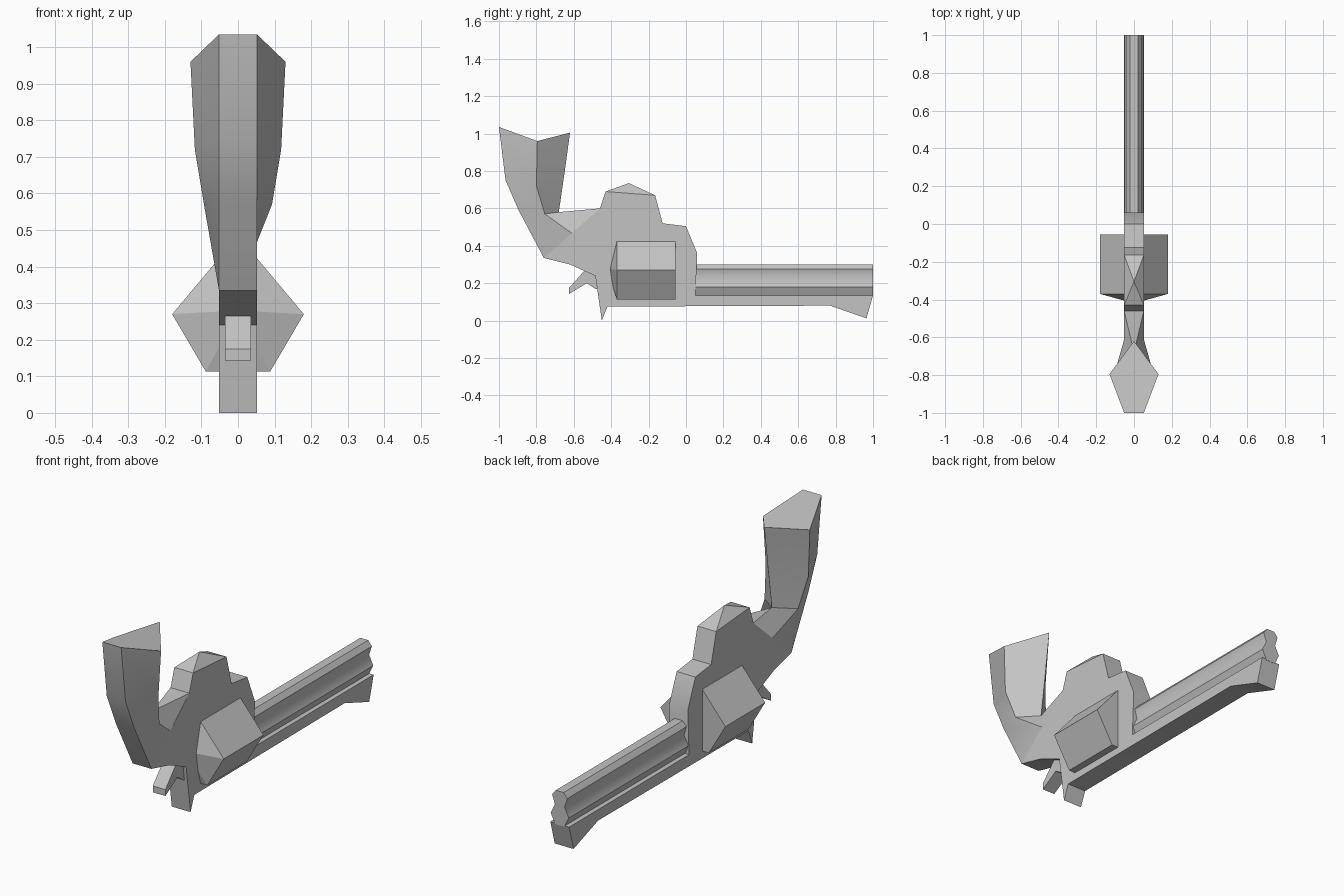
import bpy, bmesh, math
from mathutils import Vector

cube = bpy.data.objects.get("Cube")
if cube:
    bpy.data.objects.remove(cube, do_unlink=True)

grey = bpy.data.materials.new("plain_grey")
grey.use_nodes = True
colour = (0.55, 0.55, 0.55, 1)
grey.diffuse_color = colour
grey.node_tree.nodes["Principled BSDF"].inputs["Base Color"].default_value = colour


def finish(name, bm, angle=30):
    bmesh.ops.remove_doubles(bm, verts=bm.verts, dist=0.0005)
    bmesh.ops.recalc_face_normals(bm, faces=bm.faces)
    mesh = bpy.data.meshes.new(name)
    bm.to_mesh(mesh)
    bm.free()
    mesh.materials.append(grey)
    obj = bpy.data.objects.new(name, mesh)
    bpy.context.collection.objects.link(obj)
    bpy.ops.object.select_all(action='DESELECT')
    obj.select_set(True)
    bpy.context.view_layer.objects.active = obj
    bpy.ops.object.shade_smooth_by_angle(angle=math.radians(angle))
    return obj


def prism(name, points, shift, angle=30):
    """Extrude a closed outline of 3D points along a vector."""
    bm = bmesh.new()
    face = bm.faces.new([bm.verts.new(p) for p in points])
    made = bmesh.ops.extrude_face_region(bm, geom=[face])["geom"]
    moved = [v for v in made if isinstance(v, bmesh.types.BMVert)]
    bmesh.ops.translate(bm, verts=moved, vec=Vector(shift))
    return finish(name, bm, angle)


def side_plate(name, outline, half):
    return prism(name, [(-half, y, z) for y, z in outline], (2 * half, 0, 0))


def mirrored(half_profile):
    return half_profile + [(-x, z) for x, z in reversed(half_profile)]


HALF = 0.052

# Frame with trigger guard, lower rib and sights
side_plate("frame", [
    (-0.76, 0.335), (-0.46, 0.6), (-0.43, 0.69), (-0.165, 0.67),
    (-0.125, 0.52), (0, 0.505), (0.06, 0.36), (0.05, 0.135), (1, 0.135),
    (0.965, 0.012), (0.77, 0.08), (-0.42, 0.075), (-0.45, 0),
    (-0.485, 0.24), (-0.62, 0.3)], HALF)

# Peaked cap on the trigger guard
bm = bmesh.new()
base = [bm.verts.new(p) for p in (
    (-HALF, -0.43, 0.69), (HALF, -0.43, 0.69),
    (HALF, -0.165, 0.67), (-HALF, -0.165, 0.67))]
peak = bm.verts.new((0, -0.305, 0.735))
bm.faces.new(base)
for i in range(4):
    bm.faces.new((base[i], base[(i + 1) % 4], peak))
finish("guard_cap", bm)

# Hammer spur
side_plate("hammer", [
    (-0.46, 0.165), (-0.485, 0.17), (-0.53, 0.2), (-0.625, 0.143),
    (-0.625, 0.175), (-0.545, 0.265), (-0.46, 0.28)], 0.035)

# Barrel with waisted sides
barrel = mirrored([(0.022, 0.3), (0.042, 0.275), (0.027, 0.228),
                   (0.05, 0.18), (0.026, 0.13)])
prism("barrel", [(x, 0.05, z) for x, z in barrel], (0, 0.95, 0), 50)

# Six-sided cylinder with a pointed rear cap
bm = bmesh.new()
hexagon = mirrored([(0.05, 0.425), (0.18, 0.27), (0.088, 0.113)])
rear = [bm.verts.new((x, -0.37, z)) for x, z in hexagon]
fore = [bm.verts.new((x, -0.055, z)) for x, z in hexagon]
tip = bm.verts.new((0, -0.42, 0.28))
bm.faces.new(fore)
for i in range(6):
    j = (i + 1) % 6
    bm.faces.new((rear[i], rear[j], fore[j], fore[i]))
    bm.faces.new((rear[j], rear[i], tip))
finish("cylinder", bm, 15)

# Flared grip: each ring gives back, side and front as (half width, y, z)
rings = [
    ((HALF, -1, 1.035), (0.13, -0.795, 0.96), (0, -0.62, 1.005)),
    ((HALF, -0.965, 0.75), (0.118, -0.8, 0.72), (0, -0.648, 0.8)),
    ((HALF, -0.895, 0.59), (0.093, -0.755, 0.57), (0, -0.68, 0.58)),
    ((HALF, -0.76, 0.335), (HALF, -0.61, 0.467), (HALF, -0.46, 0.6)),
]
bm = bmesh.new()
loops = []
for ring in rings:
    left = [bm.verts.new(p) for p in ring]
    right = [bm.verts.new((-x, y, z)) for x, y, z in reversed(ring)]
    loops.append(left + right)
for upper, lower in zip(loops, loops[1:]):
    for i in range(6):
        j = (i + 1) % 6
        bm.faces.new((upper[i], upper[j], lower[j], lower[i]))
bm.faces.new(loops[0])
bm.faces.new(loops[-1])
finish("grip", bm, 35)
